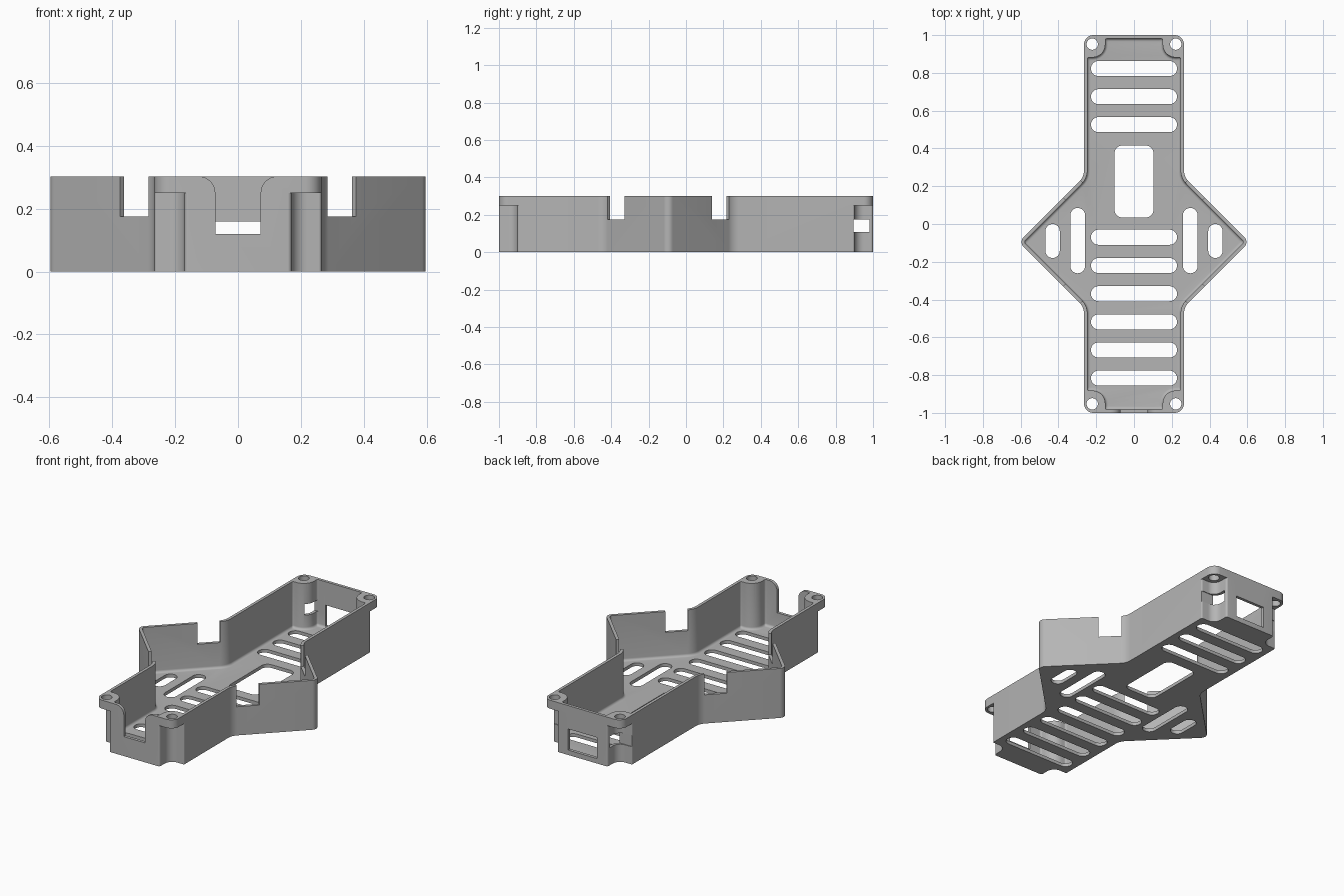
import bpy, bmesh, math
from mathutils import Vector, Matrix

if "Cube" in bpy.data.objects:
    bpy.data.objects.remove(bpy.data.objects["Cube"])

H, WALL, FLOOR = 0.302, 0.018, 0.02

grey = bpy.data.materials.new("light_grey")
grey.diffuse_color = (0.46, 0.46, 0.46, 1)
grey.use_nodes = True
grey.node_tree.nodes["Principled BSDF"].inputs["Base Color"].default_value = grey.diffuse_color


def rounded(corners, inset=0.0, seg=8):
    """Counter-clockwise polygon of (x, y, radius), moved inward and filleted."""
    out, n = [], len(corners)
    for i in range(n):
        p = Vector(corners[i][:2])
        d1 = (p - Vector(corners[i - 1][:2])).normalized()
        d2 = (Vector(corners[(i + 1) % n][:2]) - p).normalized()
        n1, n2 = Vector((-d1.y, d1.x)), Vector((-d2.y, d2.x))
        p = p + (n1 + n2) * (inset / (1 + n1.dot(n2)))
        turn = math.atan2(d1.x * d2.y - d1.y * d2.x, d1.dot(d2))
        side = 1 if turn > 0 else -1
        r = corners[i][2]
        if r == 0:
            out.append(p)
            continue
        r = max(r - side * inset, 0.01 if inset else r)
        start = p - d1 * (r * math.tan(abs(turn) / 2))
        c = start + n1 * (side * r)
        for k in range(seg + 1):
            out.append(c + Matrix.Rotation(turn * k / seg, 2) @ (start - c))
    return out


def loft(name, layers):
    """Solid through matching outlines, given as (outline, z) layers."""
    bm = bmesh.new()
    rings = [[bm.verts.new((p[0], p[1], z)) for p in pts] for pts, z in layers]
    n = len(rings[0])
    for a, b in zip(rings, rings[1:]):
        for i in range(n):
            j = (i + 1) % n
            bm.faces.new((a[i], a[j], b[j], b[i]))
    bm.faces.new(rings[0][::-1])
    bm.faces.new(rings[-1])
    bmesh.ops.recalc_face_normals(bm, faces=bm.faces)
    me = bpy.data.meshes.new(name)
    bm.to_mesh(me)
    bm.free()
    me.materials.append(grey)
    ob = bpy.data.objects.new(name, me)
    bpy.context.collection.objects.link(ob)
    return ob


def rect(cx, cy, hx, hy, r=0.0):
    return rounded([(cx - hx, cy - hy, r), (cx + hx, cy - hy, r),
                    (cx + hx, cy + hy, r), (cx - hx, cy + hy, r)])


def combine(body, other, op='DIFFERENCE'):
    m = body.modifiers.new("bool", 'BOOLEAN')
    m.object, m.operation, m.solver = other, op, 'EXACT'
    bpy.context.view_layer.objects.active = body
    bpy.ops.object.modifier_apply(modifier=m.name)
    bpy.data.objects.remove(other)


# Outline: long body with diamond wings and notched corners
right = [(.17, -1, .012), (.17, -.9, .05), (.265, -.9, .008), (.265, -.44, .08),
         (.61, -.095, .035), (.265, .25, .08), (.265, .9, .008),
         (.17, .9, .05), (.17, 1, .012)]
outline = right + [(-x, y, r) for x, y, r in reversed(right)]

tray = loft("tray", [(rounded(outline), 0), (rounded(outline), H)])

# Screw tabs at the top of the corners
for sx in (-1, 1):
    for sy in (-1, 1):
        tab = [(.1, .8, 0), (.265, .8, 0), (.265, 1, .05), (.1, 1, 0)]
        tab = [(sx * x, sy * y, r) for x, y, r in tab]
        if sx * sy < 0:
            tab.reverse()
        pts = rounded(tab)
        combine(tray, loft("screw_tab", [(pts, .25), (pts, H)]), 'UNION')

# Inner cavity with a rounded edge at the floor
R = 0.015
layers = []
for k in range(6):
    a = math.pi / 2 * k / 5
    layers.append((rounded(outline, WALL + R * (1 - math.sin(a))),
                   FLOOR + R * (1 - math.cos(a))))
layers.append((rounded(outline, WALL), H + .1))
combine(tray, loft("cavity", layers))

# Floor openings: cross slots, large window, wing slots
floor_holes = [(0, y, .228, .04, .0399) for y in
               (.823, .674, .526, -.07, -.22, -.369, -.518, -.667, -.816)]
floor_holes.append((0, .225, .103, .19, .04))
for s in (-1, 1):
    floor_holes += [(s * .298, -.088, .039, .173, .0389),
                    (s * .431, -.09, .038, .09, .0379)]
for h in floor_holes:
    pts = rect(*h)
    combine(tray, loft("floor_slot", [(pts, -.05), (pts, .06)]))

# Screw holes
for sx in (-1, 1):
    for sy in (-1, 1):
        pts = rect(sx * .221, sy * .952, .03, .03, .0299)
        combine(tray, loft("screw_hole", [(pts, .2), (pts, .4)]))

# Cable notches in the four wing walls
for sx in (-1, 1):
    for y, sy in ((.185, 1), (-.375, -1)):
        pts = rect(0, 0, .0636, .05)
        rot = Matrix.Rotation(-sx * sy * math.pi / 4, 2)
        pts = [rot @ p + Vector((sx * .33, y)) for p in pts]
        combine(tray, loft("wing_notch", [(pts, .175), (pts, .4)]))

# Back window and slots through the back screw bosses
pts = rect(0, 1, .097, .06)
combine(tray, loft("back_window", [(pts, .03), (pts, .159)]))
for s in (-1, 1):
    pts = rect(s * .19, .939, .08, .043)
    combine(tray, loft("boss_slot", [(pts, .108), (pts, .176)]))

# Front notch with flared top, drawn in x-z and stood upright
prof = [(-.072, .119, 0), (.072, .119, 0), (.072, H, .052), (.3, H, 0),
        (.3, .5, 0), (-.3, .5, 0), (-.3, H, 0), (-.072, H, .052)]
prof[3], prof[6] = (.3, H + .0005, 0), (-.3, H + .0005, 0)
pts = rounded(prof)
notch = loft("front_notch", [(pts, .95), (pts, 1.05)])
notch.data.transform(Matrix.Rotation(math.pi / 2, 4, 'X'))
combine(tray, notch)

# Smooth curved walls, sharp edges kept
bpy.ops.object.select_all(action='DESELECT')
tray.select_set(True)
bpy.context.view_layer.objects.active = tray
bpy.ops.object.shade_smooth_by_angle(angle=math.radians(30))
